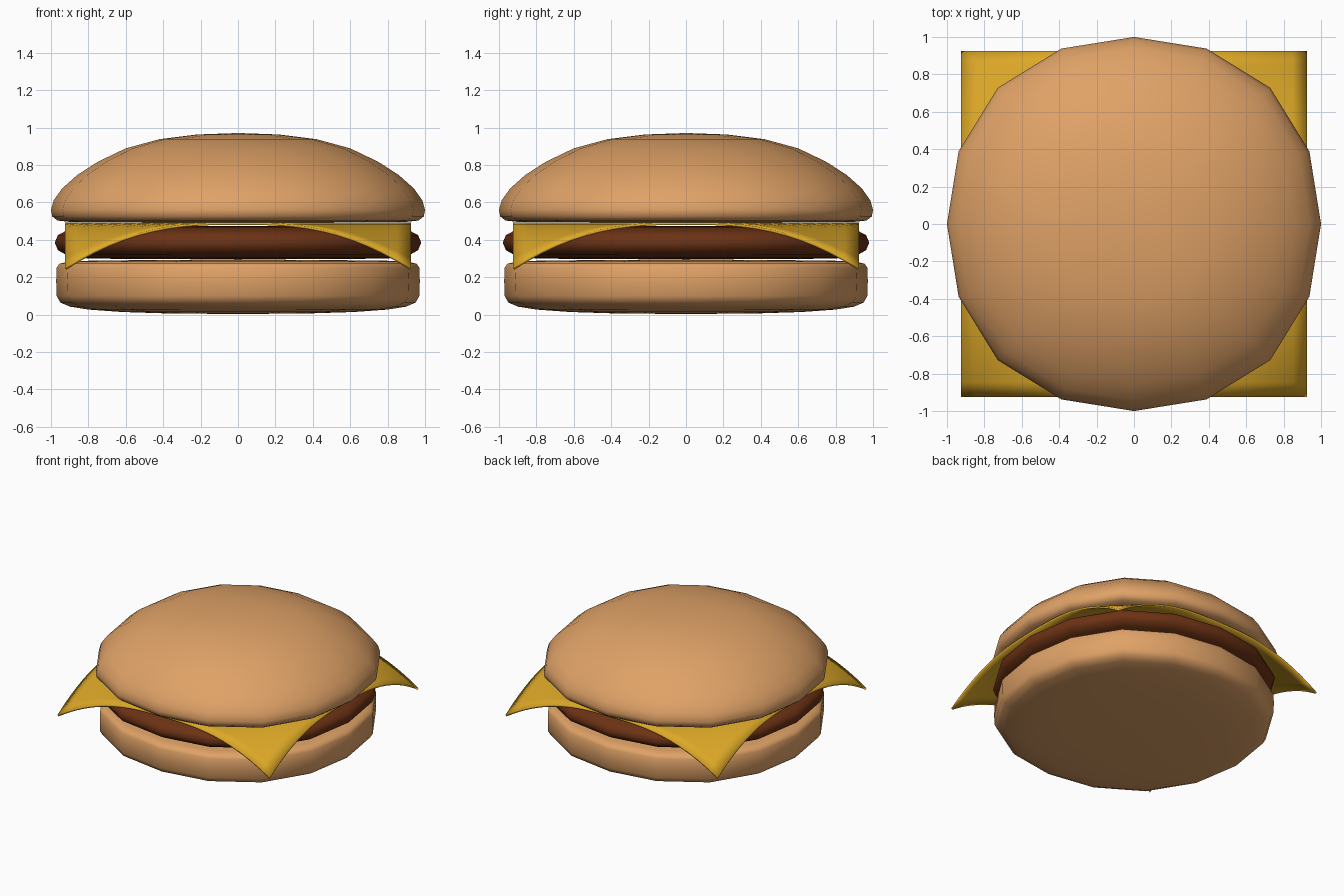
import bpy, bmesh, math

if "Cube" in bpy.data.objects:
    bpy.data.objects.remove(bpy.data.objects["Cube"])

SIDES = 16


def material(name, rgb):
    m = bpy.data.materials.new(name)
    m.diffuse_color = (*rgb, 1)
    m.use_nodes = True
    m.node_tree.nodes["Principled BSDF"].inputs["Base Color"].default_value = m.diffuse_color
    return m


def finish(name, bm, mat, angle):
    bmesh.ops.recalc_face_normals(bm, faces=bm.faces)
    me = bpy.data.meshes.new(name)
    bm.to_mesh(me)
    bm.free()
    me.materials.append(mat)
    ob = bpy.data.objects.new(name, me)
    bpy.context.collection.objects.link(ob)
    bpy.ops.object.select_all(action='DESELECT')
    ob.select_set(True)
    bpy.context.view_layer.objects.active = ob
    bpy.ops.object.shade_smooth_by_angle(angle=math.radians(angle))
    return ob


def rounded_disc(name, profile, z_bottom, z_top, mat):
    """Sweep a (radius, height) profile around a slightly squared circle."""
    bm = bmesh.new()
    rings = []
    for r, z in profile:
        ring = []
        for i in range(SIDES):
            a = 2 * math.pi * i / SIDES
            k = r * (1 + 0.03 * math.sin(2 * a) ** 2)
            ring.append(bm.verts.new((k * math.cos(a), k * math.sin(a), z)))
        rings.append(ring)
    for lo, hi in zip(rings, rings[1:]):
        for i in range(SIDES):
            j = (i + 1) % SIDES
            bm.faces.new((lo[i], lo[j], hi[j], hi[i]))
    for ring, z in ((rings[0], z_bottom), (rings[-1], z_top)):
        c = bm.verts.new((0, 0, z))
        for i in range(SIDES):
            bm.faces.new((ring[i], ring[(i + 1) % SIDES], c))
    return finish(name, bm, mat, 60)


bread = material("toasted bread", (0.74, 0.36, 0.135))
meat = material("grilled meat", (0.15, 0.032, 0.007))
yellow = material("cheese yellow", (0.72, 0.39, 0.02))

# Bottom bun: nearly straight wall, slightly domed base
rounded_disc("bottom_bun", [
    (0.40, 0.007), (0.62, 0.014), (0.80, 0.027), (0.90, 0.043), (0.95, 0.065),
    (0.97, 0.10), (0.972, 0.18), (0.97, 0.25), (0.955, 0.272), (0.91, 0.283),
    (0.80, 0.288), (0.40, 0.293)], 0.003, 0.294, bread)

# Patty: disc with a fully rounded rim
rounded_disc("patty", [
    (0.60, 0.297), (0.84, 0.302), (0.92, 0.320), (0.963, 0.345), (0.98, 0.385),
    (0.963, 0.425), (0.92, 0.448), (0.84, 0.466), (0.60, 0.472)], 0.296, 0.473, meat)

# Top bun: broad dome with a tucked-in lower edge
rounded_disc("top_bun", [
    (0.60, 0.494), (0.90, 0.496), (0.965, 0.503), (0.993, 0.525), (1.0, 0.56),
    (0.985, 0.612), (0.94, 0.675), (0.86, 0.746), (0.75, 0.817), (0.60, 0.889),
    (0.42, 0.938), (0.22, 0.963)], 0.493, 0.971, bread)

# Cheese slice: square sheet whose corners droop
bm = bmesh.new()
bmesh.ops.create_grid(bm, x_segments=24, y_segments=24, size=0.925)
for v in bm.verts:
    s = max(0, (abs(v.co.x) + abs(v.co.y) - 1) / 0.85)
    v.co.z = 0.493 - 0.242 * s ** 2.3
for f in bm.faces:
    if f.normal.z < 0:
        f.normal_flip()
cheese = finish("cheese_slice", bm, yellow, 50)
thick = cheese.modifiers.new("thickness", 'SOLIDIFY')
thick.thickness = 0.014
thick.offset = -1
